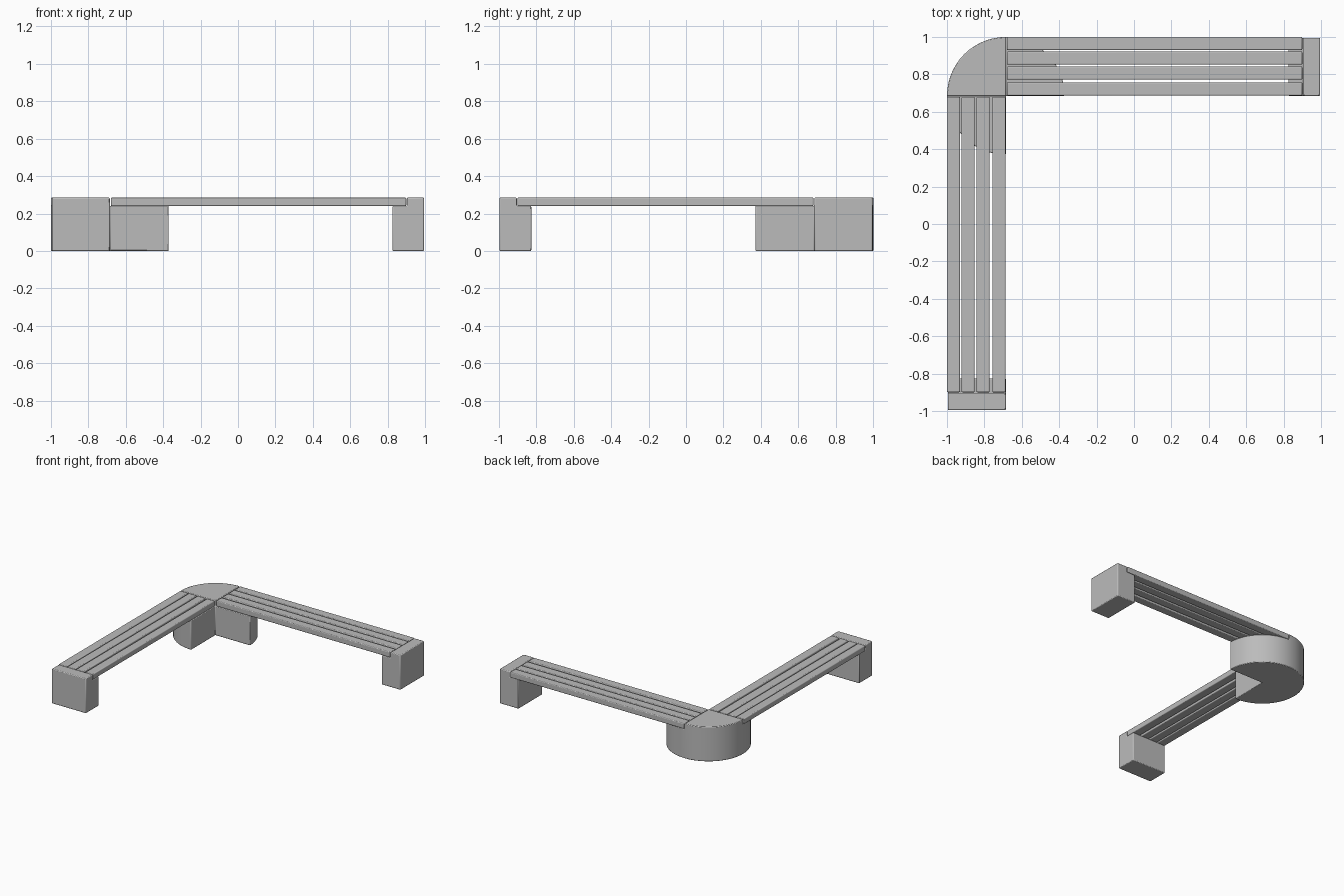
import bpy, bmesh, math
from mathutils import Matrix, Vector

cube = bpy.data.objects.get("Cube")
if cube:
    bpy.data.objects.remove(cube, do_unlink=True)

grey = bpy.data.materials.new("stone grey")
grey.use_nodes = True
grey.diffuse_color = (0.5, 0.5, 0.5, 1)
grey.node_tree.nodes["Principled BSDF"].inputs["Base Color"].default_value = (0.5, 0.5, 0.5, 1)

TOP, SEAT, INNER = 0.285, 0.24, 0.685
# Swaps the two wings across the diagonal of the corner
SWAP = Matrix(((0, -1, 0, 0), (-1, 0, 0, 0), (0, 0, 1, 0), (0, 0, 0, 1)))


def finish(bm, name, bevel, segments, swap=False):
    if swap:
        bm.transform(SWAP)
    bmesh.ops.recalc_face_normals(bm, faces=bm.faces)
    mesh = bpy.data.meshes.new(name)
    bm.to_mesh(mesh)
    bm.free()
    mesh.materials.append(grey)
    ob = bpy.data.objects.new(name, mesh)
    bpy.context.collection.objects.link(ob)
    mod = ob.modifiers.new("Soft edges", 'BEVEL')
    mod.width, mod.segments, mod.limit_method = bevel, segments, 'ANGLE'
    mod.angle_limit = math.radians(40)
    bpy.ops.object.select_all(action='DESELECT')
    ob.select_set(True)
    bpy.context.view_layer.objects.active = ob
    bpy.ops.object.shade_smooth_by_angle(angle=math.radians(35))


def extrude(bm, faces, offset):
    new = bmesh.ops.extrude_face_region(bm, geom=faces)["geom"]
    verts = [g for g in new if isinstance(g, bmesh.types.BMVert)]
    bmesh.ops.translate(bm, verts=verts, vec=offset)
    return [g for g in new if isinstance(g, bmesh.types.BMFace)]


def slat(name, y, swap):
    bm = bmesh.new()
    bmesh.ops.create_cube(bm, size=1)
    bm.transform(Matrix.Translation((0.11, y, (TOP + SEAT) / 2))
                 @ Matrix.Diagonal((1.58, 0.07, TOP - SEAT, 1)))
    finish(bm, name, 0.006, 3, swap)


def end_block(name, swap):
    # Stepped side profile with a ledge under the slats
    bm = bmesh.new()
    profile = [(0.825, 0), (0.995, 0), (0.995, TOP), (0.903, TOP), (0.903, SEAT), (0.825, SEAT)]
    face = bm.faces.new([bm.verts.new((x, INNER, z)) for x, z in profile])
    extrude(bm, [face], Vector((0, 0.995 - INNER, 0)))
    finish(bm, name, 0.006, 2, swap)


def corner_block():
    # Three quarters of a drum; the outer quarter rises to the seat top
    radius, steps, c = 1 - INNER, 14, INNER
    bm = bmesh.new()
    centre = bm.verts.new((-c, c, 0))
    rim = []
    for i in range(3 * steps + 1):
        a = math.pi / 2 * i / steps
        rim.append(bm.verts.new((-c + radius * math.cos(a), c + radius * math.sin(a), 0)))
    quarters = [bm.faces.new([centre] + rim[q * steps:(q + 1) * steps + 1]) for q in range(3)]
    tops = extrude(bm, quarters, Vector((0, 0, SEAT)))
    # extrude_face_region removes the base, so close the bottom again
    if not any(f.is_valid and f.calc_center_median().z < 0.01 for f in bm.faces):
        for q in range(3):
            bm.faces.new([centre] + rim[q * steps:(q + 1) * steps + 1])
    outer = [f for f in tops if f.calc_center_median().x < -c and f.calc_center_median().y > c]
    extrude(bm, outer, Vector((0, 0, TOP - SEAT)))
    bmesh.ops.delete(bm, geom=[f for f in outer if f.is_valid], context='FACES_ONLY')
    finish(bm, "corner_block", 0.005, 2)


corner_block()
for wing, swap in (("back", False), ("side", True)):
    end_block(wing + "_end_block", swap)
    for i, y in enumerate((0.965, 0.887, 0.807, 0.722)):
        slat(f"{wing}_slat_{i + 1}", y, swap)
